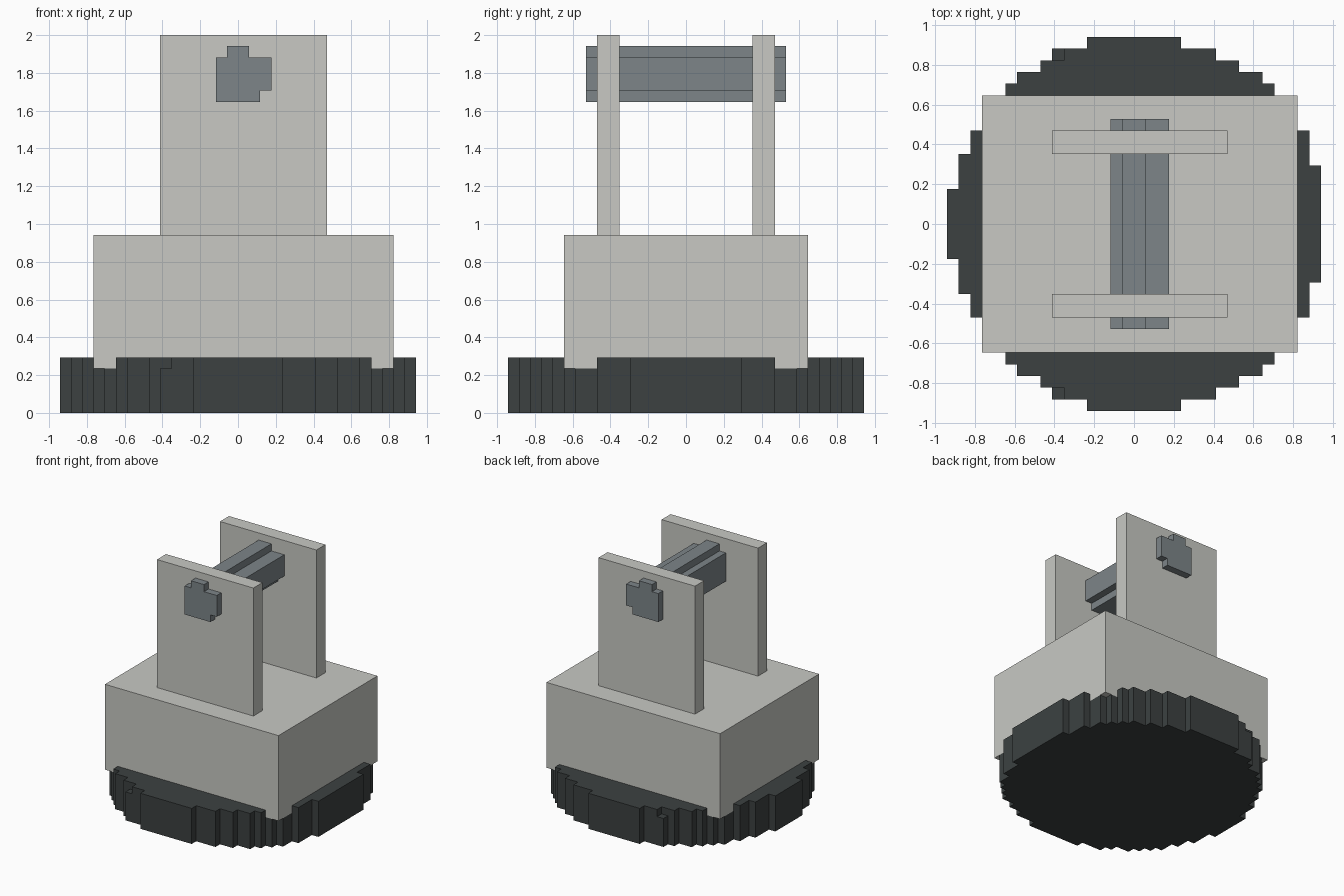
import bpy
import bmesh

if "Cube" in bpy.data.objects:
    bpy.data.objects.remove(bpy.data.objects["Cube"])

U = 2 / 34  # block size: the model is 34 blocks tall


def material(name, rgb):
    m = bpy.data.materials.new(name)
    m.diffuse_color = (*rgb, 1)
    m.use_nodes = True
    m.node_tree.nodes["Principled BSDF"].inputs["Base Color"].default_value = m.diffuse_color
    return m


STONE = material("light grey", (0.578, 0.584, 0.552))
STEEL = material("blue grey", (0.205, 0.235, 0.25))
DARK = material("charcoal", (0.045, 0.053, 0.053))


def prism(bm, outline, axis, lo, hi):
    """Extrude a 2D outline along y or z, in block units."""
    def place(a, b, h):
        return (a * U, h * U, b * U) if axis == "y" else (a * U, b * U, h * U)
    low = [bm.verts.new(place(a, b, lo)) for a, b in outline]
    high = [bm.verts.new(place(a, b, hi)) for a, b in outline]
    n = len(outline)
    bm.faces.new(low[::-1])
    bm.faces.new(high)
    for i in range(n):
        j = (i + 1) % n
        bm.faces.new((low[i], low[j], high[j], high[i]))


def make(name, mat, prisms):
    bm = bmesh.new()
    for p in prisms:
        prism(bm, *p)
    bmesh.ops.recalc_face_normals(bm, faces=bm.faces)
    me = bpy.data.meshes.new(name)
    bm.to_mesh(me)
    bm.free()
    me.materials.append(mat)
    ob = bpy.data.objects.new(name, me)
    bpy.context.collection.objects.link(ob)
    return ob


def rect(x0, x1, y0, y1):
    return [(x0, y0), (x1, y0), (x1, y1), (x0, y1)]


def stepped(rows):
    """Outline of a stepped disc from (y top, x left, x right) rows, mirrored in y."""
    right, left, y = [], [], 0
    for top, x0, x1 in rows:
        right += [(x1, y), (x1, top)]
        left += [(x0, y), (x0, top)]
        y = top
    half = right + left[::-1]
    half = [p for p in half if p[1] > 0]
    pts = half + [(x, -y) for x, y in reversed(half)]
    # drop points in the middle of straight runs
    out = []
    for i, p in enumerate(pts):
        a, b = pts[i - 1], pts[(i + 1) % len(pts)]
        if (a[0] == p[0] == b[0]) or (a[1] == p[1] == b[1]):
            continue
        out.append(p)
    return out


# Stepped round base; the rim layer tucks inside the housing corners
inner = [(3, -16, 16), (5, -15, 16), (6, -15, 15), (8, -14, 15)]
outer = [(12, -11, 12), (13, -10, 11), (14, -8, 9)]
lower = inner + [(10, -13, 14), (11, -12, 13)] + outer + [(15, -7, 7), (16, -4, 4)]
upper = inner + [(11, -11, 12)] + outer + [(15, -6, 7), (16, -4, 4)]
make("round_base", DARK, [(stepped(lower), "z", 0, 4), (stepped(upper), "z", 4, 5)])

# Housing block
make("housing", STONE, [(rect(-13, 14, -11, 11), "z", 4, 16)])

# Two upright plates
for name, y0 in (("front_plate", -8), ("back_plate", 6)):
    make(name, STONE, [(rect(-7, 8, y0, y0 + 2), "z", 16, 34)])

# Axle through both plates
axle = [(-2, 28), (2, 28), (2, 29), (3, 29), (3, 32),
        (1, 32), (1, 33), (-1, 33), (-1, 32), (-2, 32)]
make("axle", STEEL, [(axle, "y", -9, 9)])
